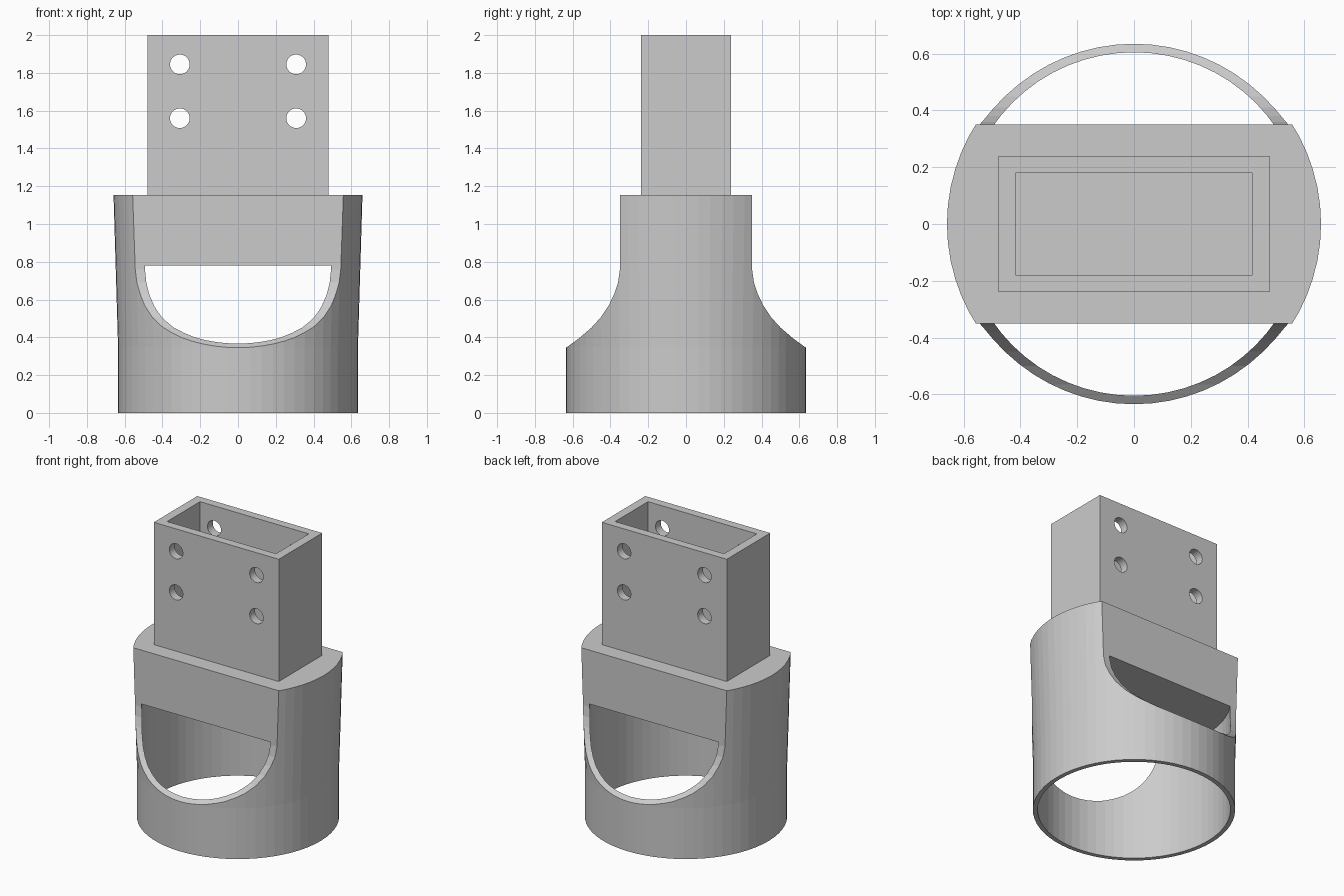
import bpy, bmesh, math

if "Cube" in bpy.data.objects:
    bpy.data.objects.remove(bpy.data.objects["Cube"])

SEG = 64


def mesh_object(name, bm):
    bmesh.ops.recalc_face_normals(bm, faces=bm.faces)
    me = bpy.data.meshes.new(name)
    bm.to_mesh(me)
    bm.free()
    ob = bpy.data.objects.new(name, me)
    bpy.context.collection.objects.link(ob)
    return ob


def lathe(name, rings):
    """Closed solid of revolution from (radius, z) rings, bottom to top."""
    bm = bmesh.new()
    loops = [[bm.verts.new((r * math.cos(2 * math.pi * i / SEG),
                            r * math.sin(2 * math.pi * i / SEG), z))
              for i in range(SEG)] for r, z in rings]
    for a, b in zip(loops, loops[1:]):
        for i in range(SEG):
            j = (i + 1) % SEG
            bm.faces.new((a[i], a[j], b[j], b[i]))
    bm.faces.new(loops[0])
    bm.faces.new(loops[-1])
    return mesh_object(name, bm)


def prism(name, profile, half):
    """Extrude a (y, z) profile along x from -half to half."""
    bm = bmesh.new()
    face = bm.faces.new([bm.verts.new((-half, y, z)) for y, z in profile])
    ext = bmesh.ops.extrude_face_region(bm, geom=[face])
    bmesh.ops.translate(bm, vec=(2 * half, 0, 0),
                        verts=[v for v in ext["geom"] if isinstance(v, bmesh.types.BMVert)])
    return mesh_object(name, bm)


def box(name, hx, hy, z0, z1):
    return prism(name, [(-hy, z0), (hy, z0), (hy, z1), (-hy, z1)], hx)


def cut(target, cutters):
    for c in cutters:
        m = target.modifiers.new("cut", 'BOOLEAN')
        m.operation = 'DIFFERENCE'
        m.solver = 'EXACT'
        m.object = c
    bpy.context.view_layer.update()
    dg = bpy.context.evaluated_depsgraph_get()
    result = bpy.data.meshes.new_from_object(target.evaluated_get(dg))
    target.modifiers.clear()
    target.data = result
    for c in cutters:
        bpy.data.objects.remove(c)


# Round socket: slightly flared outside, bored from below, solid upper block
socket = lathe("round_socket", [(0.635, 0), (0.635, 0.35), (0.659, 1.153)])
bore = lathe("bore_cutter", [(0.605, -0.1), (0.605, 0.78)])

# Scooped flats on front and back
scoop = [(0.635, 0.345), (0.565, 0.396), (0.50, 0.452), (0.45, 0.507), (0.41, 0.567),
         (0.38, 0.63), (0.36, 0.69), (0.35, 0.76), (0.35, 1.3), (0.8, 1.3), (0.8, 0.225)]
flats = [prism("flat_cutter", [(s * y, z) for y, z in scoop], 1) for s in (1, -1)]
cut(socket, [bore] + flats)

# Rectangular sleeve, open at the top, with four through bolt holes
sleeve = box("rectangular_sleeve", 0.479, 0.238, 1.153, 2.0)
cutters = [box("sleeve_cutter", 0.417, 0.18, 1.16, 2.1)]
for x in (-0.308, 0.308):
    for z in (1.56, 1.845):
        bm = bmesh.new()
        bmesh.ops.create_cone(bm, cap_ends=True, segments=32, radius1=0.052,
                              radius2=0.052, depth=1)
        hole = mesh_object("hole_cutter", bm)
        hole.rotation_euler.x = math.pi / 2
        hole.location = (x, 0, z)
        cutters.append(hole)
cut(sleeve, cutters)
